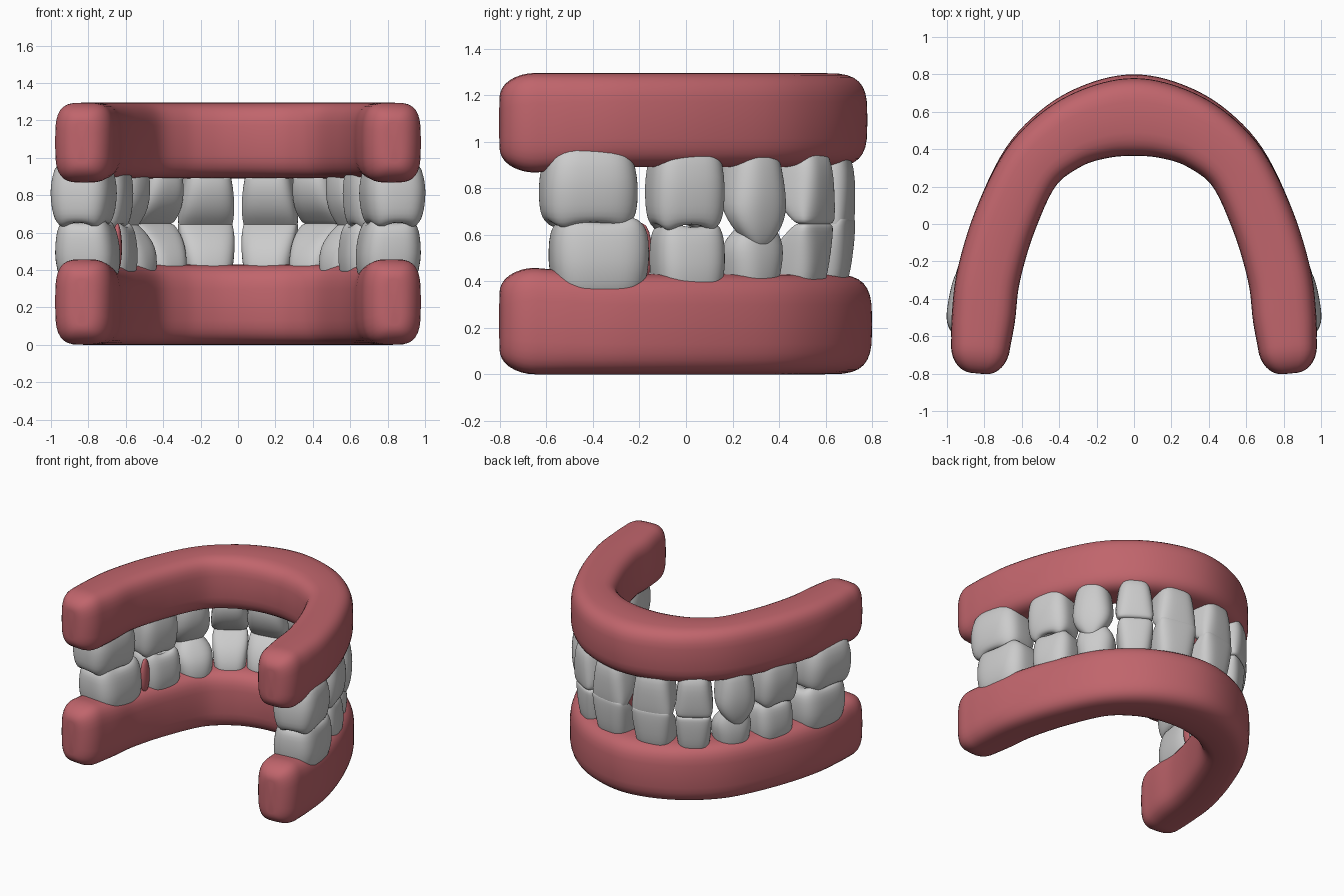
import bpy, bmesh, math
from mathutils import Vector

if "Cube" in bpy.data.objects:
    bpy.data.objects.remove(bpy.data.objects["Cube"])

gum_mat = bpy.data.materials.new("gum_pink")
gum_mat.diffuse_color = (0.53, 0.13, 0.15, 1)
gum_mat.use_nodes = True
gum_mat.node_tree.nodes["Principled BSDF"].inputs["Base Color"].default_value = gum_mat.diffuse_color


def superellipse(n, p):
    pts = []
    for i in range(n):
        a = 2 * math.pi * i / n
        c, s = math.cos(a), math.sin(a)
        pts.append((math.copysign(abs(c) ** (2 / p), c),
                    math.copysign(abs(s) ** (2 / p), s), a))
    return pts


def skin(name, rings, start, end, mat=None):
    """Loft closed rings together and close both ends with a fan."""
    bm = bmesh.new()
    loops = [[bm.verts.new(p) for p in r] for r in rings]
    n = len(loops[0])
    for a, b in zip(loops, loops[1:]):
        for i in range(n):
            bm.faces.new((a[i], a[(i + 1) % n], b[(i + 1) % n], b[i]))
    for loop, tip in ((loops[0], start), (loops[-1], end)):
        v = bm.verts.new(tip)
        for i in range(n):
            bm.faces.new((loop[i], loop[(i + 1) % n], v))
    bmesh.ops.recalc_face_normals(bm, faces=bm.faces)
    for f in bm.faces:
        f.smooth = True
    me = bpy.data.meshes.new(name)
    bm.to_mesh(me)
    bm.free()
    ob = bpy.data.objects.new(name, me)
    bpy.context.collection.objects.link(ob)
    if mat:
        me.materials.append(mat)
    return ob


# Half arch centreline, from the free end to the middle: x, y, half width
HALF = [(0.82, -0.65, .158), (0.805, -0.5, .17), (0.778, -0.28, .17), (0.692, 0.01, .168),
        (0.552, 0.31, .165), (0.375, 0.477, .18), (0.19, 0.562, .197)]
PATH = [Vector(p) for p in HALF] + [Vector((0, 0.592, .208))] + \
       [Vector((-x, y, w)) for x, y, w in reversed(HALF)]


def smooth_path(pts, sub=6):
    out = []
    ext = [2 * pts[0] - pts[1]] + pts + [2 * pts[-1] - pts[-2]]
    for i in range(1, len(ext) - 2):
        a, b, c, d = ext[i - 1:i + 3]
        for k in range(sub):
            t = k / sub
            out.append(0.5 * (2 * b + (c - a) * t + (2 * a - 5 * b + 4 * c - d) * t * t
                              + (3 * b - a - 3 * c + d) * t ** 3))
    return out + [pts[-1]]


def gum(name, z_base, z_end, z_mid, y_shift):
    path = smooth_path(PATH)
    frames = []
    for i, p in enumerate(path):
        t = path[min(i + 1, len(path) - 1)] - path[max(i - 1, 0)]
        frames.append((p, Vector((t.x, t.y, 0)).normalized(), 0.0, 0.0))
    # Rounded free ends
    R = 0.15
    caps = [(R * math.sin(a), R * (1 - math.cos(a)))
            for a in (math.pi / 2 * k / 8 for k in range(1, 9))]
    p0, t0 = frames[0][:2]
    p1, t1 = frames[-1][:2]
    frames = [(p0, t0, -f, s) for f, s in reversed(caps)] + frames + \
             [(p1, t1, f, s) for f, s in caps]
    rings, mids = [], []
    for p, t, fwd, shrink in frames:
        k = min(1, max(0, (p.y + 0.68) / 0.35))
        z_edge = z_end + (z_mid - z_end) * k
        zc, hh = (z_base + z_edge) / 2, abs(z_edge - z_base) / 2 - shrink * 0.7
        side = Vector((t.y, -t.x, 0))
        c = Vector((p.x, p.y + y_shift * max(0, p.y) / 0.59, zc)) + t * fwd
        hw = p.z - shrink * 0.8
        rings.append([c + side * (u * hw) + Vector((0, 0, v * hh))
                      for u, v, _ in superellipse(32, 3.5)])
        mids.append(c)
    skin(name, rings, mids[0], mids[-1], gum_mat)


gum("lower_gum", 0.0, 0.46, 0.43, 0.0)
gum("upper_gum", 1.295, 0.865, 0.89, -0.02)

# Crown profiles: height, width scale, depth scale, outward offset, cusp height
INCISOR = [(0, .72, .75, 0, 0), (.25, .86, .95, 0, 0), (.5, .95, .92, .05, 0),
           (.75, 1, .75, .2, 0), (.9, .98, .5, .4, 0), (.97, .93, .38, .48, 0),
           (1, .82, .24, .5, 0)]
CANINE = [(0, .7, .75, 0, 0), (.25, .88, .95, 0, 0), (.5, 1, .95, .05, 0),
          (.66, 1, .8, .14, 0), (.8, .8, .6, .25, 0), (.92, .46, .36, .34, 0),
          (.99, .16, .15, .4, 0)]
MOLAR = [(0, .82, .8, 0, 0), (.3, .95, .96, 0, 0), (.5, 1, 1, 0, 0), (.75, .99, .94, 0, 0),
         (.88, .94, .86, 0, .02), (.95, .83, .74, 0, .06), (.95, .6, .52, 0, .09),
         (.86, .3, .28, 0, .03)]


def tooth(name, prof, x, y, ang, w, d, z_root, z_tip, lean, sign):
    a = math.radians(ang)
    out = Vector((math.cos(a), math.sin(a), 0))
    along = Vector((-math.sin(a), math.cos(a), 0))
    h = z_tip - z_root

    def place(u, v, z):
        v += lean * (z - 0.6)
        p = Vector((x, y, z_root + z * h)) + along * (u * w / 2) + out * (v * d / 2)
        return Vector((p.x * sign, p.y, p.z))

    p = 2.5 if prof is CANINE else 3.2
    rings = [[place(u * sw, v * sd + off, t + cusp * math.sin(2 * q) ** 2)
              for u, v, q in superellipse(32, p)] for t, sw, sd, off, cusp in prof]
    last = prof[-1]
    tip = place(0, last[3], last[0] + (-.03 if prof is MOLAR else .015))
    ob = skin(name, rings, place(0, 0, 0), tip)
    sub = ob.modifiers.new("smooth", "SUBSURF")
    sub.levels = sub.render_levels = 1


# name, profile, x, y, outward angle, width, depth, root z, tip z, outward lean
TEETH = [
    ("upper_central_incisor", INCISOR, .165, .60, 79, .30, .25, .97, .61, 0),
    ("upper_lateral_incisor", INCISOR, .42, .50, 57, .26, .25, .97, .645, 0),
    ("upper_canine", CANINE, .602, .285, 34, .28, .26, 1.0, .54, .1),
    ("upper_first_molar", MOLAR, .715, -.005, 17, .33, .29, 1.0, .625, 0),
    ("upper_second_molar", MOLAR, .825, -.42, 11, .42, .34, .99, .635, 0),
    ("lower_central_incisor", INCISOR, .163, .592, 79, .30, .25, .32, .68, .35),
    ("lower_lateral_incisor", INCISOR, .405, .485, 57, .25, .25, .32, .65, .3),
    ("lower_canine", CANINE, .565, .275, 36, .27, .26, .30, .685, .1),
    ("lower_first_molar", MOLAR, .69, .005, 17, .31, .29, .30, .65, 0),
    ("lower_second_molar", MOLAR, .805, -.375, 8, .43, .34, .30, .67, .08),
]
for name, *spec in TEETH:
    for side, sign in (("right", 1), ("left", -1)):
        tooth(f"{name}_{side}", *spec, sign)

# Bit of gum showing between the two lower left molars
pts = superellipse(16, 2)
rings = [[(-0.645 + .025 * r * u, -0.19 + .045 * r * v, 0.52 + .13 * z) for u, v, _ in pts]
         for z, r in ((math.sin(b), math.cos(b)) for b in
                      (math.pi * (k / 8 - .5) for k in range(1, 8)))]
skin("gum_papilla", rings, (-0.645, -0.19, 0.39), (-0.645, -0.19, 0.65), gum_mat)
